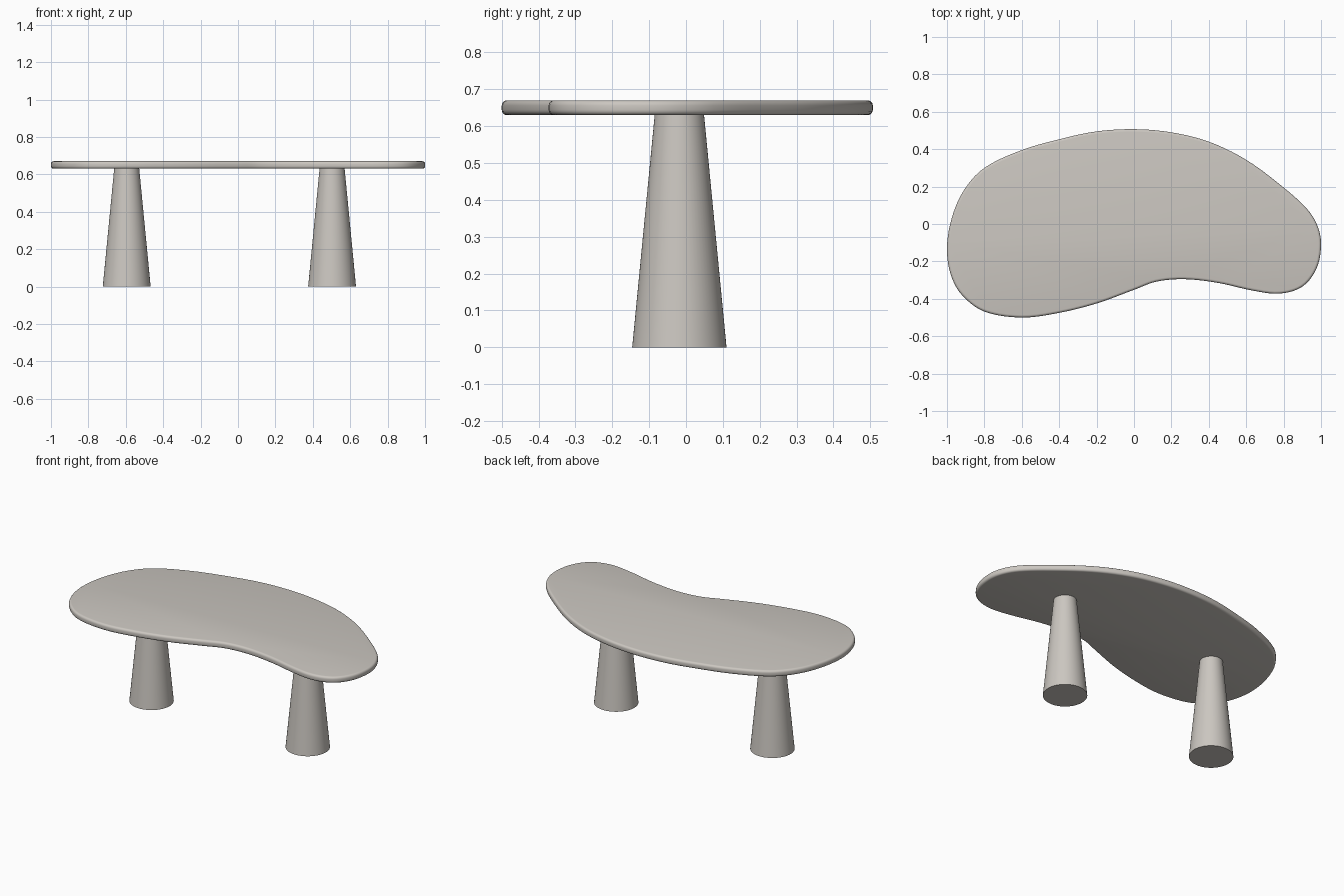
import bpy, bmesh, math
from mathutils import Vector
from mathutils.geometry import interpolate_bezier

if "Cube" in bpy.data.objects:
    bpy.data.objects.remove(bpy.data.objects["Cube"])

stone = bpy.data.materials.new("warm_light_grey")
stone.diffuse_color = (0.60, 0.57, 0.53, 1)
stone.use_nodes = True
stone.node_tree.nodes["Principled BSDF"].inputs["Base Color"].default_value = stone.diffuse_color

def finish(name, bm):
    bmesh.ops.recalc_face_normals(bm, faces=bm.faces)
    me = bpy.data.meshes.new(name)
    bm.to_mesh(me)
    bm.free()
    me.materials.append(stone)
    ob = bpy.data.objects.new(name, me)
    bpy.context.collection.objects.link(ob)
    bpy.ops.object.select_all(action='DESELECT')
    ob.select_set(True)
    bpy.context.view_layer.objects.active = ob
    bpy.ops.object.shade_smooth_by_angle(angle=math.radians(35))
    return ob

# Kidney-shaped outline of the top, clockwise from the left end
outline = [(-1.0, -.13), (-.975, .03), (-.91, .18), (-.80, .30), (-.6, .395),
           (-.4, .453), (-.2, .495), (0, .507), (.2, .49), (.4, .44), (.6, .343),
           (.8, .195), (.93, .075), (.985, -.02), (1.0, -.12), (.975, -.24),
           (.9, -.335), (.78, -.372), (.64, -.357), (.45, -.315), (.27, -.295),
           (.12, -.308), (0, -.352), (-.2, -.425), (-.4, -.475), (-.6, -.50),
           (-.8, -.468), (-.92, -.38), (-.98, -.27)]

def smooth_loop(pts, steps=5):
    p = [Vector(q) for q in pts]
    n, out = len(p), []
    for i in range(n):
        a, b, c, d = p[i - 1], p[i], p[(i + 1) % n], p[(i + 2) % n]
        # handles a third of the span, so uneven spacing stays smooth
        span = (c - b).length / 3
        t0, t1 = (c - a).normalized() * span, (d - b).normalized() * span
        out += [v.to_2d() for v in interpolate_bezier(b, b + t0, c - t1, c, steps + 1)[:-1]]
    return out

# Table top: stacked rings with rounded upper and lower rims
loop = smooth_loop(outline)
n = len(loop)
normals = []
for i in range(n):
    t = (loop[(i + 1) % n] - loop[i - 1]).normalized()
    normals.append(Vector((-t.y, t.x)))       # outward for a clockwise loop
z0, z1, r = 0.63, 0.67, 0.014
arc = [math.radians(a) for a in (90, 67, 45, 22, 0)]
profile = [(r * (1 - math.cos(a)), z0 + r * (1 - math.sin(a))) for a in arc]
profile += [(r * (1 - math.cos(a)), z1 - r * (1 - math.sin(a))) for a in reversed(arc)]
bm = bmesh.new()
rings = [[bm.verts.new((*(p - k * inset), z)) for p, k in zip(loop, normals)]
         for inset, z in profile]
for lo, hi in zip(rings, rings[1:]):
    for i in range(n):
        j = (i + 1) % n
        bm.faces.new((lo[i], lo[j], hi[j], hi[i]))
bm.faces.new(rings[0])
bm.faces.new(rings[-1])
finish("table_top", bm)

# Two tapered round legs
for name, x in (("left_leg", -0.595), ("right_leg", 0.503)):
    bm = bmesh.new()
    bmesh.ops.create_cone(bm, cap_ends=True, segments=64,
                          radius1=0.128, radius2=0.067, depth=z0)
    bmesh.ops.translate(bm, verts=bm.verts, vec=(x, -0.018, z0 / 2))
    finish(name, bm)
